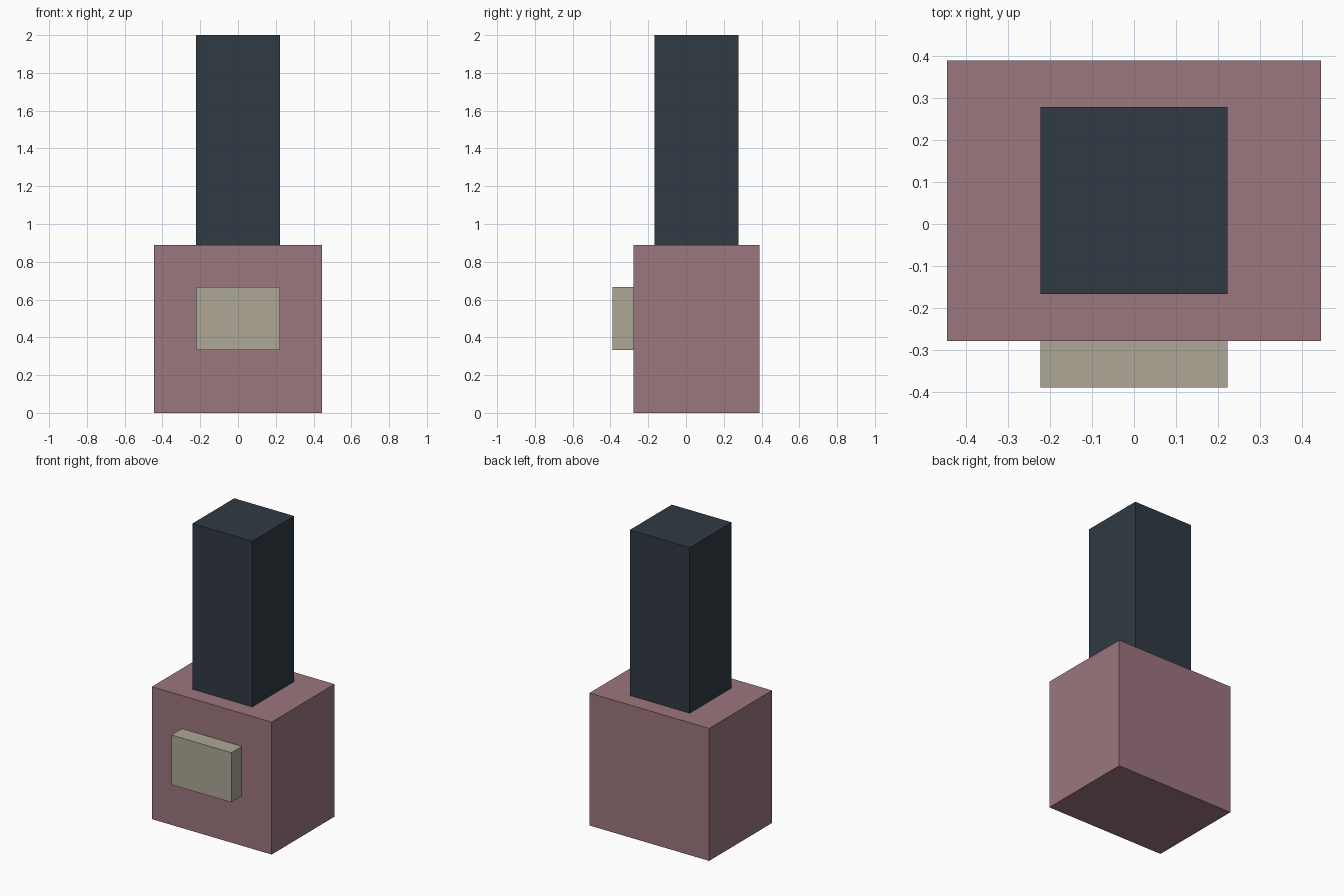
import bpy
import bmesh
from mathutils import Vector

if "Cube" in bpy.data.objects:
    bpy.data.objects.remove(bpy.data.objects["Cube"])

U = 2 / 18  # model is laid out on a grid of 18 units in height


def block(name, low, high, color):
    """Box between two corners given in grid units."""
    low, high = Vector(low) * U, Vector(high) * U
    bm = bmesh.new()
    bmesh.ops.create_cube(bm, size=1)
    bmesh.ops.scale(bm, vec=high - low, verts=bm.verts)
    bmesh.ops.translate(bm, vec=(low + high) / 2, verts=bm.verts)
    mesh = bpy.data.meshes.new(name)
    bm.to_mesh(mesh)
    bm.free()
    mat = bpy.data.materials.new(name + "_color")
    mat.diffuse_color = (*color, 1)
    mat.use_nodes = True
    mat.node_tree.nodes["Principled BSDF"].inputs["Base Color"].default_value = mat.diffuse_color
    mesh.materials.append(mat)
    obj = bpy.data.objects.new(name, mesh)
    bpy.context.collection.objects.link(obj)
    return obj


# Bottle body
block("bottle_body", (-4, -2.5, 0), (4, 3.5, 8), (0.33, 0.18, 0.21))
# Tall cap on top
block("cap", (-2, -1.5, 8), (2, 2.5, 18), (0.030, 0.042, 0.056))
# Raised label on the front
block("front_label", (-2, -3.5, 3), (2, -2.5, 6), (0.42, 0.39, 0.30))
